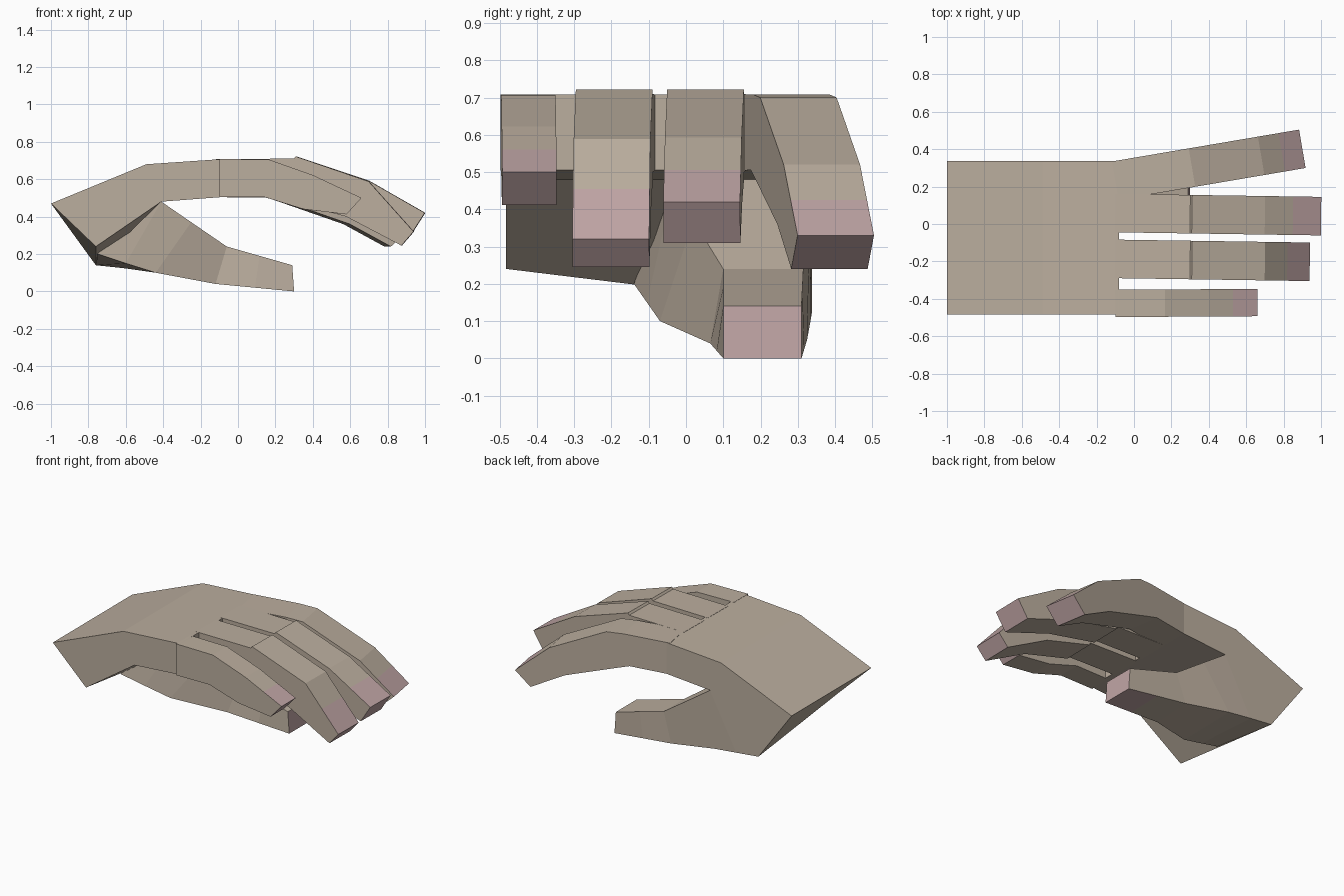
import bpy, bmesh, math
from mathutils import Vector

if "Cube" in bpy.data.objects:
    bpy.data.objects.remove(bpy.data.objects["Cube"])


def make_material(name, rgb):
    m = bpy.data.materials.new(name)
    m.diffuse_color = (*rgb, 1)
    m.use_nodes = True
    m.node_tree.nodes["Principled BSDF"].inputs["Base Color"].default_value = m.diffuse_color
    return m


SKIN = make_material("tan skin", (0.50, 0.425, 0.345))
NAIL = make_material("pink nail", (0.53, 0.38, 0.38))


def loft(name, rings, nail_side=None):
    """Skin a row of matching cross-sections; optionally colour a nail on one side of the tip."""
    rings = [[Vector(p) for p in r] for r in rings]
    if nail_side is not None:
        # split the last segment halfway, so the nail has its own face
        a, b = rings[-2:]
        rings.insert(-1, [p.lerp(q, 0.5) for p, q in zip(a, b)])
    bm = bmesh.new()
    loops = [[bm.verts.new(p) for p in r] for r in rings]
    n = len(loops[0])
    for i, (a, b) in enumerate(zip(loops, loops[1:])):
        for k in range(n):
            f = bm.faces.new((a[k], a[(k + 1) % n], b[(k + 1) % n], b[k]))
            if k == nail_side and i == len(loops) - 2:
                f.material_index = 1
    bm.faces.new(loops[0])
    tip = bm.faces.new(loops[-1])
    if nail_side is not None:
        tip.material_index = 1
    bmesh.ops.recalc_face_normals(bm, faces=bm.faces)
    me = bpy.data.meshes.new(name)
    bm.to_mesh(me)
    bm.free()
    me.materials.append(SKIN)
    me.materials.append(NAIL)
    ob = bpy.data.objects.new(name, me)
    bpy.context.collection.objects.link(ob)
    return ob


def finger(name, y0, slope, half, stations):
    """Bent finger; stations are (top x, top z, bottom x, bottom z)."""
    side = Vector((-slope, 1, 0)).normalized() * half
    rings = []
    for xt, zt, xb, zb in stations:
        t = Vector((xt, y0 + slope * xt, zt))
        b = Vector((xb, y0 + slope * xb, zb))
        rings.append([t - side, t + side, b + side, b - side])
    loft(name, rings, nail_side=0)


# palm: side profile swept across the hand, the wrist lower on the thumb side
def palm_profile(y, wrist_z):
    pts = [(-1, .47), (-.49, .68), (-.08, .708), (-.08, .505), (-.41, .48), (-.76, wrist_z)]
    return [(x, y, z) for x, z in pts]


loft("palm", [palm_profile(-.483, .24), palm_profile(.338, .14)])

# fingers
base = (-.1, .708, -.1, .504)
finger("index_finger", .249, .17, .104, [
    base, (.2, .708, .16, .505), (.31, .70, .25, .475), (.68, .52, .58, .36), (.9, .33, .8, .24)])
finger("middle_finger", .057, -.015, .103, [
    base, (.3, .71, .26, .5), (.31, .722, .26, .485), (.7, .592, .6, .42), (1.0, .42, .93, .31)])
finger("ring_finger", -.188, -.015, .103, [
    base, (.3, .71, .26, .5), (.31, .722, .26, .485), (.7, .588, .58, .40), (.94, .32, .875, .245)])
finger("little_finger", -.424, .006, .073, [
    base, (.165, .705, .14, .505), (.40, .622, .35, .44), (.66, .5, .58, .412)])

# thumb, rings run inner top, outer top, outer bottom, inner bottom
loft("thumb", [
    [(-.74, -.13, .22), (-.74, .338, .25), (-.76, .338, .14), (-.75, -.14, .2)],
    [(-.41, -.03, .48), (-.41, .338, .48), (-.60, .338, .123), (-.60, -.105, .15)],
    [(-.25, .02, .37), (-.25, .333, .37), (-.44, .335, .105), (-.44, -.07, .1)],
    [(-.06, .10, .24), (-.06, .315, .24), (-.12, .325, .05), (-.12, .065, .04)],
    [(.29, .10, .14), (.29, .31, .14), (.30, .31, 0), (.30, .10, 0)],
], nail_side=2)
